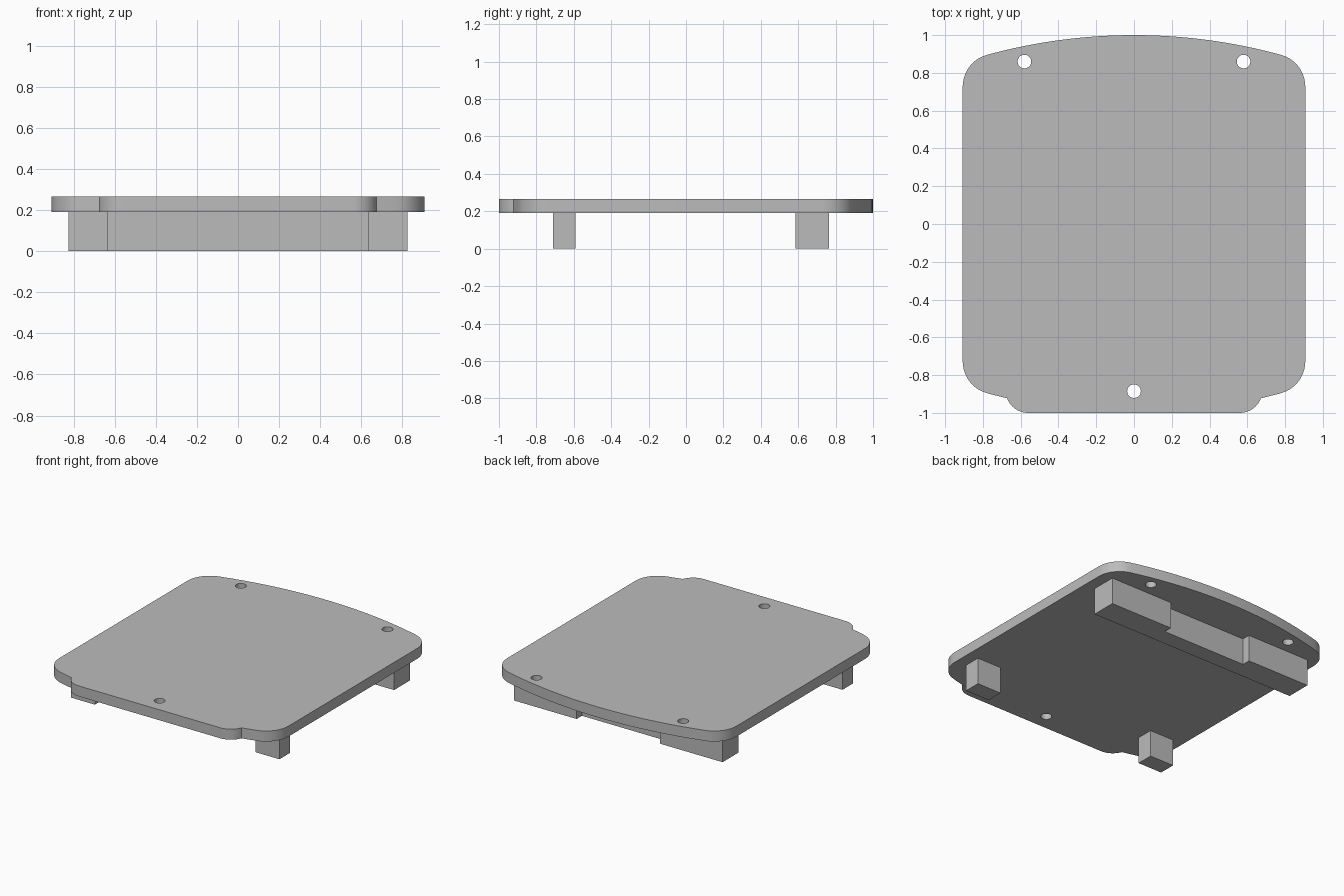
import bpy
import bmesh
from math import cos, sin, pi, sqrt, atan2, radians

cube = bpy.data.objects.get("Cube")
if cube:
    bpy.data.objects.remove(cube, do_unlink=True)

grey = bpy.data.materials.new("plain grey")
grey.use_nodes = True
colour = (0.5, 0.5, 0.5, 1)
grey.diffuse_color = colour
grey.node_tree.nodes["Principled BSDF"].inputs["Base Color"].default_value = colour

PLATE_BOTTOM, PLATE_TOP = 0.19, 0.265


def arc(cx, cy, r, start, end, steps):
    angles = [start + (end - start) * i / steps for i in range(steps + 1)]
    return [(cx + r * cos(a), cy + r * sin(a)) for a in angles]


def prism(name, loops, z0, z1):
    """Extrude a filled outline; any further loops become holes."""
    curve = bpy.data.curves.new(name, "CURVE")
    curve.dimensions = "2D"
    curve.fill_mode = "BOTH"
    curve.extrude = (z1 - z0) / 2
    for loop in loops:
        spline = curve.splines.new("POLY")
        spline.points.add(len(loop) - 1)
        for point, (x, y) in zip(spline.points, loop):
            point.co = (x, y, 0, 1)
        spline.use_cyclic_u = True
    helper = bpy.data.objects.new(name + " outline", curve)
    bpy.context.collection.objects.link(helper)
    bpy.context.view_layer.update()
    evaluated = helper.evaluated_get(bpy.context.evaluated_depsgraph_get())
    mesh = bpy.data.meshes.new_from_object(evaluated)
    bpy.data.objects.remove(helper)
    bpy.data.curves.remove(curve)

    # Weld caps to walls
    bm = bmesh.new()
    bm.from_mesh(mesh)
    bmesh.ops.remove_doubles(bm, verts=bm.verts, dist=0.0001)
    bmesh.ops.translate(bm, verts=bm.verts, vec=(0, 0, (z0 + z1) / 2))
    bmesh.ops.recalc_face_normals(bm, faces=bm.faces)
    bm.to_mesh(mesh)
    bm.free()
    mesh.materials.clear()
    mesh.materials.append(grey)
    obj = bpy.data.objects.new(name, mesh)
    bpy.context.collection.objects.link(obj)
    bpy.ops.object.select_all(action="DESELECT")
    obj.select_set(True)
    bpy.context.view_layer.objects.active = obj
    bpy.ops.object.shade_smooth_by_angle(angle=radians(30))
    return obj


# Plate outline: bowed ends, rounded corners and a straight front lip
bow, corner, half_width = 2.95, 0.175, 0.907
bow_y = 1 - bow
corner_x = half_width - corner
corner_y = bow_y + sqrt((bow - corner) ** 2 - corner_x ** 2)
tangent = atan2(corner_y - bow_y, corner_x)
lip_x, lip_r = 0.56, 0.12
lip_y = lip_r - 1
join_x = 0.673
join = atan2(sqrt(bow ** 2 - join_x ** 2), join_x)

right_half = arc(0, bow_y, bow, pi / 2, tangent, 16)
right_half += arc(corner_x, corner_y, corner, tangent, 0, 12)[1:]
right_half += arc(corner_x, -corner_y, corner, 0, -tangent, 12)
right_half += arc(0, -bow_y, bow, -tangent, -join, 4)[1:]
right_half += arc(lip_x, lip_y, lip_r, -radians(20), -pi / 2, 10)
left_half = [(-x, y) for x, y in reversed(right_half[1:])]

holes = [arc(x, y, 0.036, 0, 2 * pi, 32)[:-1]
         for x, y in ((-0.58, 0.86), (0.58, 0.86), (0, -0.885))]
prism("plate", [right_half + left_half] + holes, PLATE_BOTTOM, PLATE_TOP)

# Back foot: a full-width bar with thicker ends
half_bar = [(0.825, 0.585), (0.825, 0.765), (0.33, 0.765), (0.33, 0.705)]
bar = half_bar + [(-x, y) for x, y in reversed(half_bar)]
prism("back_foot", [bar], 0, PLATE_BOTTOM)

# Front feet
for side, s in (("left", 1), ("right", -1)):
    block = [(s * x, y) for x, y in
             ((0.635, -0.71), (0.825, -0.71), (0.825, -0.59), (0.635, -0.59))]
    prism("front_foot_" + side, [block], 0, PLATE_BOTTOM)
